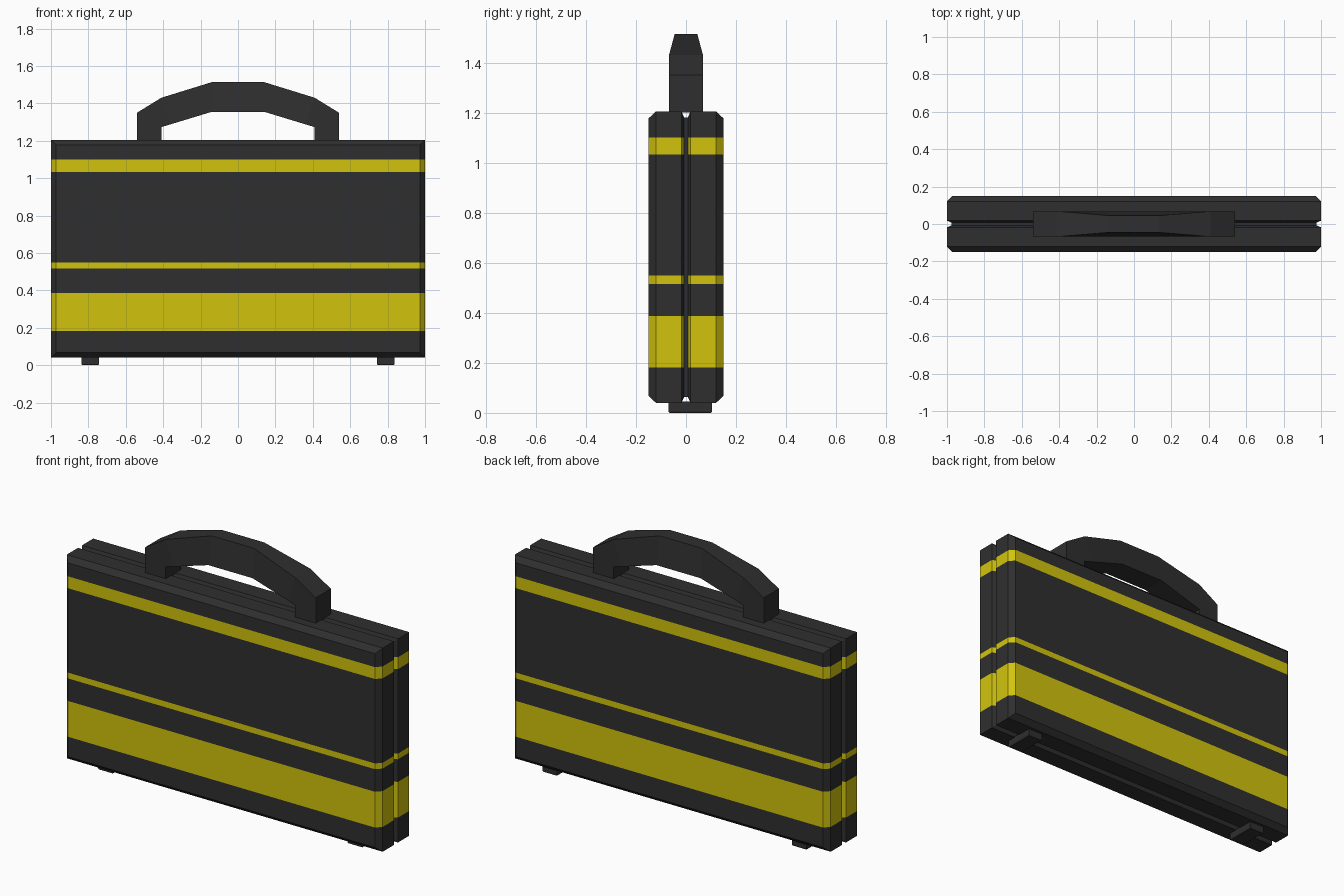
import bpy, bmesh

if "Cube" in bpy.data.objects:
    bpy.data.objects.remove(bpy.data.objects["Cube"])


def material(name, rgb):
    m = bpy.data.materials.new(name)
    m.diffuse_color = (*rgb, 1)
    m.use_nodes = True
    m.node_tree.nodes["Principled BSDF"].inputs["Base Color"].default_value = m.diffuse_color
    return m


black = material("charcoal", (0.028, 0.028, 0.028))
yellow = material("yellow", (0.64, 0.55, 0.004))
STRIPES = [(0.182, 0.387), (0.516, 0.549), (1.032, 1.10)]


def loft(rings, stripes=()):
    """Skin a closed solid through equal-length rings; cut and colour bands by height."""
    bm = bmesh.new()
    loops = [[bm.verts.new(p) for p in r] for r in rings]
    n = len(loops[0])
    for a, b in zip(loops, loops[1:]):
        for i in range(n):
            j = (i + 1) % n
            bm.faces.new((a[i], a[j], b[j], b[i]))
    bm.faces.new(loops[0])
    bm.faces.new(loops[-1])
    for z in [z for s in stripes for z in s]:
        bmesh.ops.bisect_plane(bm, geom=bm.verts[:] + bm.edges[:] + bm.faces[:],
                               plane_co=(0, 0, z), plane_no=(0, 0, 1))
    for f in bm.faces:
        z = f.calc_center_median().z
        f.material_index = int(any(lo < z < hi for lo, hi in stripes))
    bmesh.ops.recalc_face_normals(bm, faces=bm.faces[:])
    return bm


def add(name, bm):
    me = bpy.data.meshes.new(name)
    bm.to_mesh(me)
    bm.free()
    me.materials.append(black)
    me.materials.append(yellow)
    ob = bpy.data.objects.new(name, me)
    bpy.context.collection.objects.link(ob)
    return ob


def outline(y, inset):
    """Rectangle of the case silhouette, shrunk by inset."""
    x, lo, hi = 1 - inset, 0.04 + inset, 1.205 - inset
    return [(-x, y, lo), (x, y, lo), (x, y, hi), (-x, y, hi)]


# Two shell halves with bevelled outer rims and small inner chamfers
for name, s in (("front_shell", -1), ("back_shell", 1)):
    rings = [outline(s * y, i) for y, i in
             ((0.15, 0.028), (0.12, 0), (0.018, 0), (0.007, 0.025))]
    add(name, loft(rings, STRIPES))

# Recessed seam between the halves
add("seam_core", loft([outline(-0.012, 0.024), outline(0.012, 0.024)]))

# Arched handle: (outer x, outer z, outer half width, inner x, inner z)
half = [(0.54, 1.20, 0.068, 0.41, 1.20),
        (0.54, 1.35, 0.068, 0.41, 1.273),
        (0.41, 1.43, 0.068, 0.36, 1.288),
        (0.135, 1.515, 0.045, 0.14, 1.355)]
sections = [(-ox, oz, w, -ix, iz) for ox, oz, w, ix, iz in half] + half[::-1]
add("handle", loft([[(ox, -w, oz), (ox, w, oz), (ix, 0.068, iz), (ix, -0.068, iz)]
                    for ox, oz, w, ix, iz in sections]))


# Feet, slightly bevelled at the bottom
def foot_ring(cx, z, inset):
    x, y0, y1 = 0.047 - inset, -0.07 + inset, 0.104 - inset
    return [(cx - x, y0, z), (cx + x, y0, z), (cx + x, y1, z), (cx - x, y1, z)]


for name, cx in (("left_foot", -0.79), ("right_foot", 0.79)):
    add(name, loft([foot_ring(cx, 0, 0.004), foot_ring(cx, 0.006, 0),
                    foot_ring(cx, 0.045, 0)]))
